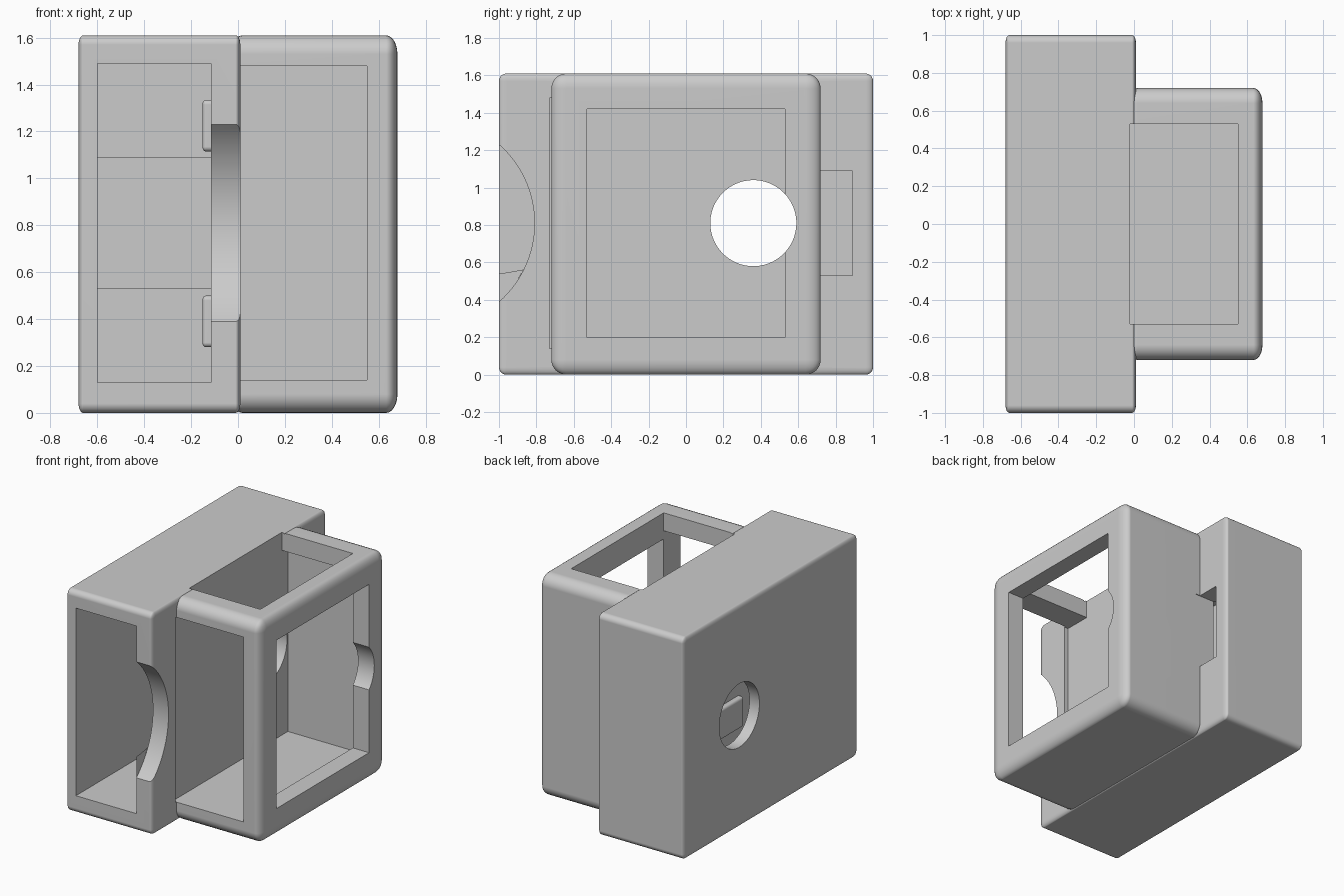
import bpy, bmesh, math
from mathutils import Matrix

if "Cube" in bpy.data.objects:
    bpy.data.objects.remove(bpy.data.objects["Cube"])

grey = bpy.data.materials.new("light_grey")
grey.diffuse_color = (0.6, 0.6, 0.6, 1)
grey.use_nodes = True
grey.node_tree.nodes["Principled BSDF"].inputs["Base Color"].default_value = grey.diffuse_color


def add_object(name, bm):
    mesh = bpy.data.meshes.new(name)
    bm.to_mesh(mesh)
    bm.free()
    mesh.materials.append(grey)
    obj = bpy.data.objects.new(name, mesh)
    bpy.context.collection.objects.link(obj)
    return obj


def box(name, x, y, z, radius=0, x_squash=1):
    """Box from (min, max) ranges, edges rounded; x_squash flattens the rounding along x."""
    bm = bmesh.new()
    bmesh.ops.create_cube(bm, size=1)
    size = ((x[1] - x[0]) / x_squash, y[1] - y[0], z[1] - z[0])
    bmesh.ops.scale(bm, vec=size, verts=bm.verts)
    if radius:
        bmesh.ops.bevel(bm, geom=bm.edges[:], offset=radius, segments=6,
                        profile=0.5, affect='EDGES')
    bmesh.ops.scale(bm, vec=(x_squash, 1, 1), verts=bm.verts)
    bmesh.ops.translate(bm, vec=[sum(r) / 2 for r in (x, y, z)], verts=bm.verts)
    return add_object(name, bm)


def rod(name, x, y, z, radius):
    """Cylinder lying along x."""
    bm = bmesh.new()
    place = Matrix.Translation((sum(x) / 2, y, z)) @ Matrix.Rotation(math.pi / 2, 4, 'Y')
    bmesh.ops.create_cone(bm, cap_ends=True, segments=96, radius1=radius,
                          radius2=radius, depth=x[1] - x[0], matrix=place)
    return add_object(name, bm)


def combine(target, other, operation):
    mod = target.modifiers.new(operation.lower(), 'BOOLEAN')
    mod.operation = operation
    mod.solver = 'EXACT'
    mod.object = other
    bpy.context.view_layer.objects.active = target
    bpy.ops.object.modifier_apply(modifier=mod.name)
    bpy.data.objects.remove(other)


# Tall narrow case joined to the open cage beside it
housing = box("housing", (-0.68, 0.01), (-1, 1), (0, 1.61), 0.04, 0.5)
cage = box("cage", (-0.03, 0.68), (-0.72, 0.72), (0, 1.61), 0.08, 0.6)
combine(housing, cage, 'UNION')

cutters = [
    # Case: front-loading bay, cable slot through the inner wall, finger notch
    box("bay", (-0.60, -0.115), (-1.1, 0.72), (0.13, 1.49)),
    box("cable_slot", (-0.60, 0.05), (0.715, 0.89), (0.53, 1.09)),
    rod("finger_notch", (-0.115, 0.05), -1.37, 0.81, 0.56),
    # Cage: inner room open to the front, side window, top window
    box("room", (-0.02, 0.55), (-0.73, 0.60), (0.14, 1.48)),
    box("side_window", (0.5, 0.8), (-0.53, 0.53), (0.2, 1.42)),
    box("top_window", (-0.02, 0.55), (-0.53, 0.53), (1.4, 1.7)),
    # Round hole straight through both halves
    rod("round_hole", (-0.9, 0.9), 0.36, 0.81, 0.23),
]
for cutter in cutters:
    combine(housing, cutter, 'DIFFERENCE')

# Two rounded guide rails on the inner wall of the bay
rails = [box("guide_rail_" + side, (-0.152, -0.10), (-0.45, 0.1), z, 0.02, 0.8)
         for side, z in (("lower", (0.28, 0.50)), ("upper", (1.115, 1.335)))]

# Smooth roundings with crisp edges
for obj in [housing] + rails:
    bpy.ops.object.select_all(action='DESELECT')
    obj.select_set(True)
    bpy.context.view_layer.objects.active = obj
    bpy.ops.object.shade_smooth_by_angle(angle=math.radians(30))
    obj.modifiers.new("even_shading", 'WEIGHTED_NORMAL').keep_sharp = True
